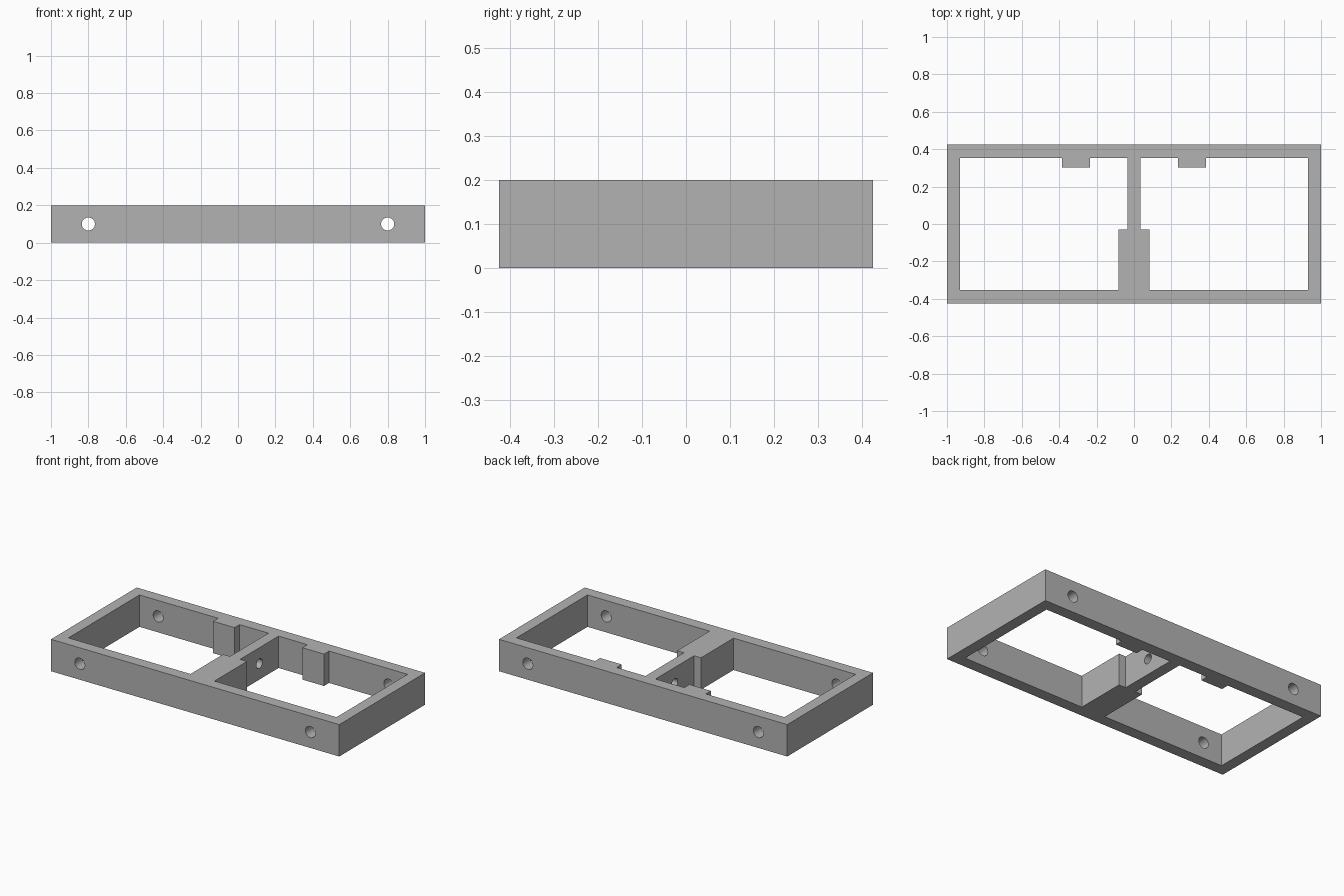
import bpy
import bmesh
from math import radians
from mathutils import Matrix, Vector

if "Cube" in bpy.data.objects:
    bpy.data.objects.remove(bpy.data.objects["Cube"])

HEIGHT = 0.2
MID = HEIGHT / 2

grey = bpy.data.materials.new("plain grey")
grey.use_nodes = True
colour = (0.45, 0.45, 0.45, 1)
grey.diffuse_color = colour
grey.node_tree.nodes["Principled BSDF"].inputs["Base Color"].default_value = colour


def make_object(name, bm):
    bmesh.ops.recalc_face_normals(bm, faces=bm.faces[:])
    mesh = bpy.data.meshes.new(name)
    bm.to_mesh(mesh)
    bm.free()
    mesh.materials.append(grey)
    obj = bpy.data.objects.new(name, mesh)
    bpy.context.collection.objects.link(obj)
    return obj


def prism(name, outline, bottom, top):
    bm = bmesh.new()
    face = bm.faces.new([bm.verts.new((x, y, bottom)) for x, y in outline])
    grown = bmesh.ops.extrude_face_region(bm, geom=[face])["geom"]
    verts = [v for v in grown if isinstance(v, bmesh.types.BMVert)]
    bmesh.ops.translate(bm, verts=verts, vec=Vector((0, 0, top - bottom)))
    return make_object(name, bm)


def bore(name, radius, length, location, axis):
    bm = bmesh.new()
    turn = Matrix.Rotation(radians(90), 4, axis)
    bmesh.ops.create_cone(bm, cap_ends=True, segments=32, radius1=radius, radius2=radius,
                          depth=length, matrix=Matrix.Translation(location) @ turn)
    return make_object(name, bm)


# Solid outer block
frame = prism("divided_frame", [(-1, -0.425), (1, -0.425), (1, 0.425), (-1, 0.425)], 0, HEIGHT)

# Bay openings, leaving the walls, back pads, thin divider and thick front block
bay = [(0.083, -0.352), (0.93, -0.352), (0.93, 0.352), (0.385, 0.352), (0.385, 0.302),
       (0.235, 0.302), (0.235, 0.352), (0.035, 0.352), (0.035, -0.03), (0.083, -0.03)]
cutters = []
for side, label in ((1, "left"), (-1, "right")):
    cutters.append(prism(label + "_bay_cutter", [(side * x, y) for x, y in bay],
                         -MID, HEIGHT + MID))
    # Mounting holes through the front and back walls
    cutters.append(bore(label + "_hole_cutter", 0.035, 1, (side * 0.8, 0, MID), "X"))

# Cable hole through the divider
cutters.append(bore("divider_hole_cutter", 0.03, 0.2, (0, 0.162, MID), "Y"))

bpy.context.view_layer.objects.active = frame
frame.select_set(True)
for cutter in cutters:
    cut = frame.modifiers.new(cutter.name, "BOOLEAN")
    cut.operation = "DIFFERENCE"
    cut.solver = "EXACT"
    cut.object = cutter
    bpy.ops.object.modifier_apply(modifier=cut.name)
    bpy.data.objects.remove(cutter)

bpy.ops.object.shade_smooth_by_angle(angle=radians(30))
